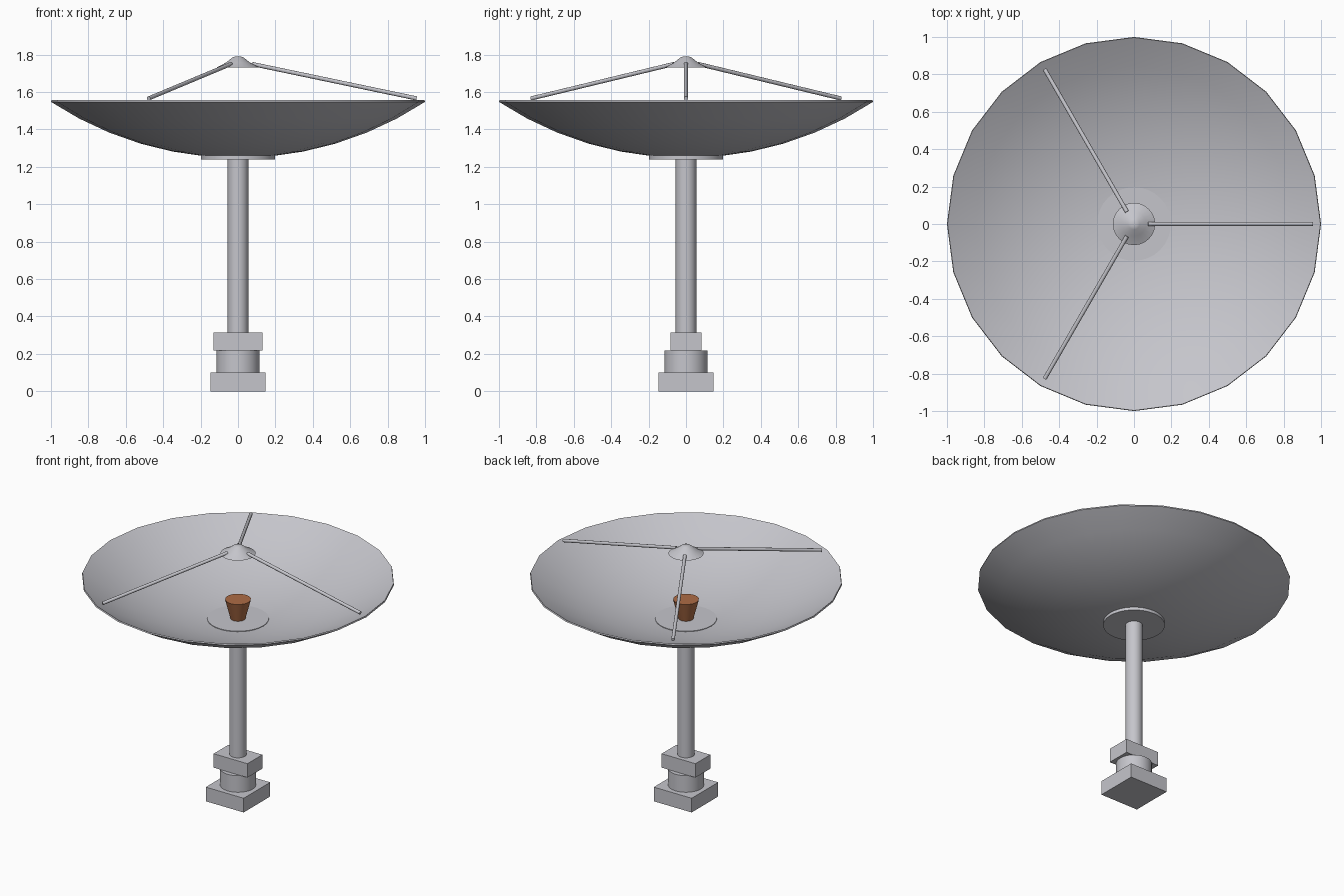
import bpy
import bmesh
from math import sin, cos, pi, asin, radians
from mathutils import Vector

cube = bpy.data.objects.get("Cube")
if cube:
    bpy.data.objects.remove(cube, do_unlink=True)


def material(name, rgb):
    mat = bpy.data.materials.new(name)
    mat.use_nodes = True
    color = (*rgb, 1.0)
    mat.diffuse_color = color
    mat.node_tree.nodes["Principled BSDF"].inputs["Base Color"].default_value = color
    return mat


grey = material("light_grey", (0.56, 0.56, 0.60))
brown = material("copper_brown", (0.42, 0.15, 0.06))


def finish(name, bm, mat, angle=30):
    bmesh.ops.recalc_face_normals(bm, faces=bm.faces)
    mesh = bpy.data.meshes.new(name)
    bm.to_mesh(mesh)
    bm.free()
    mesh.materials.append(mat)
    obj = bpy.data.objects.new(name, mesh)
    bpy.context.collection.objects.link(obj)
    bpy.ops.object.select_all(action="DESELECT")
    obj.select_set(True)
    bpy.context.view_layer.objects.active = obj
    bpy.ops.object.shade_smooth_by_angle(angle=radians(angle))
    return obj


def lathe(name, profile, mat, sides=32, angle=30):
    """Turn an (r, z) profile around the z axis; r = 0 closes the end."""
    bm = bmesh.new()
    rings = []
    for r, z in profile:
        if r == 0:
            rings.append([bm.verts.new((0, 0, z))] * sides)
        else:
            rings.append([bm.verts.new((r * cos(2 * pi * i / sides),
                                        r * sin(2 * pi * i / sides), z))
                          for i in range(sides)])
    for a, b in zip(rings, rings[1:]):
        for i in range(sides):
            j = (i + 1) % sides
            corners = list(dict.fromkeys((a[i], a[j], b[j], b[i])))
            bm.faces.new(corners)
    return finish(name, bm, mat, angle)


def cylinder(name, r0, r1, z0, z1, mat, sides=32):
    return lathe(name, [(0, z0), (r0, z0), (r1, z1), (0, z1)], mat, sides)


def box(name, sx, sy, z0, z1):
    bm = bmesh.new()
    bmesh.ops.create_cube(bm, size=1)
    bmesh.ops.scale(bm, vec=(sx, sy, z1 - z0), verts=bm.verts)
    bmesh.ops.translate(bm, vec=(0, 0, (z0 + z1) / 2), verts=bm.verts)
    return finish(name, bm, grey)


def rod(name, start, end, radius):
    start, end = Vector(start), Vector(end)
    axis = end - start
    bm = bmesh.new()
    bmesh.ops.create_cone(bm, cap_ends=True, segments=12, radius1=radius,
                          radius2=radius, depth=axis.length)
    obj = finish(name, bm, grey, 40)
    obj.location = (start + end) / 2
    obj.rotation_mode = "QUATERNION"
    obj.rotation_quaternion = axis.to_track_quat("Z", "Y")
    return obj


# Pedestal
box("base_block", 0.295, 0.295, 0, 0.1)
cylinder("turntable", 0.115, 0.115, 0.1, 0.217, grey)
box("upper_block", 0.264, 0.166, 0.217, 0.315)
cylinder("mast", 0.055, 0.055, 0.315, 1.24, grey)

# Dish: a thin spherical cap with an upright lip
R, STEPS = 1.82, 6
arc = [asin(1 / R) * i / STEPS for i in range(STEPS + 1)]
outer = [(R * sin(a), 1.248 + R * (1 - cos(a))) for a in arc]
inner = [(r * 0.997, z + 0.01) for r, z in reversed(outer)]
lathe("dish", outer + inner, grey, 24)
cylinder("hub_plate", 0.197, 0.197, 1.239, 1.274, grey)

# Feed horn and the reflector above it
cylinder("feed_horn", 0.048, 0.083, 1.274, 1.408, brown, 16)
lathe("sub_reflector", [(0, 1.732), (0.113, 1.732), (0.065, 1.757), (0.03, 1.785),
                        (0.015, 1.79), (0, 1.791)], grey, 24, 35)

# Support struts
for i, side in enumerate(("left", "back_right", "front_right")):
    c, s = cos(2 * pi * i / 3), sin(2 * pi * i / 3)
    rod(f"strut_{side}", (0.075 * c, 0.075 * s, 1.75),
        (0.955 * c, 0.955 * s, 1.566), 0.011)
